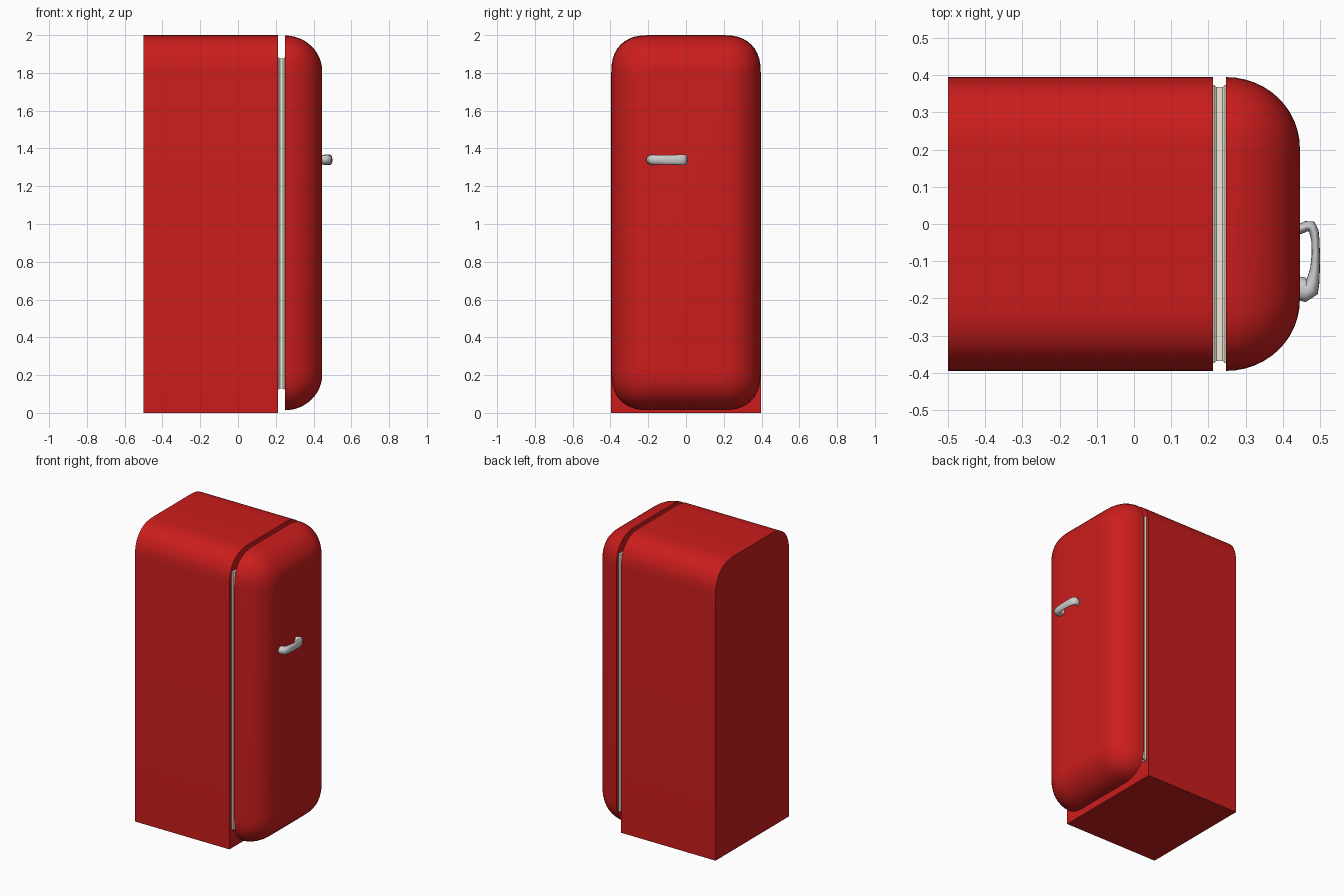
import bpy, bmesh, math
from mathutils import Vector

if "Cube" in bpy.data.objects:
    bpy.data.objects.remove(bpy.data.objects["Cube"])


def material(name, rgb):
    m = bpy.data.materials.new(name)
    m.diffuse_color = (*rgb, 1)
    m.use_nodes = True
    m.node_tree.nodes["Principled BSDF"].inputs["Base Color"].default_value = m.diffuse_color
    return m


def rounded_outline(w, z0, z1, r_top, r_bottom, n=10, power=2.4):
    """Closed yz outline with soft corners; zero radius gives a square corner."""
    pts = []
    for sy, sz, r in ((1, 1, r_top), (-1, 1, r_top), (-1, -1, r_bottom), (1, -1, r_bottom)):
        cy = sy * (w - r)
        cz = z1 - r if sz > 0 else z0 + r
        if r == 0:
            pts.append((cy, cz))
            continue
        arc = []
        for i in range(n + 1):
            a = math.pi / 2 * i / n
            arc.append((cy + sy * r * max(0, math.cos(a)) ** (2 / power),
                        cz + sz * r * max(0, math.sin(a)) ** (2 / power)))
        pts += arc if sy * sz > 0 else arc[::-1]
    return pts


def loft(name, rings, mat=None, angle=35):
    """Skin equal-length rings of 3D points and cap both ends."""
    bm = bmesh.new()
    vs = [[bm.verts.new(p) for p in ring] for ring in rings]
    n = len(vs[0])
    for a, b in zip(vs, vs[1:]):
        for i in range(n):
            bm.faces.new((a[i], a[(i + 1) % n], b[(i + 1) % n], b[i]))
    bm.faces.new(vs[0])
    bm.faces.new(vs[-1])
    bmesh.ops.recalc_face_normals(bm, faces=bm.faces)
    me = bpy.data.meshes.new(name)
    bm.to_mesh(me)
    bm.free()
    ob = bpy.data.objects.new(name, me)
    bpy.context.collection.objects.link(ob)
    if mat:
        me.materials.append(mat)
    bpy.ops.object.select_all(action='DESELECT')
    ob.select_set(True)
    bpy.context.view_layer.objects.active = ob
    bpy.ops.object.shade_smooth_by_angle(angle=math.radians(angle))
    return ob


def at_x(x, outline):
    return [(x, y, z) for y, z in outline]


red = material("red_enamel", (0.6, 0.012, 0.012))
cream = material("cream_rubber", (0.85, 0.82, 0.68))

# Cabinet: soft top corners, square base
body = rounded_outline(0.396, 0, 2, 0.2, 0)
loft("cabinet", [at_x(-0.5, body), at_x(0.213, body)], red)

# Gasket between cabinet and door, slightly waisted
gasket = []
for x, inset in ((0.208, 0), (0.215, 0), (0.222, 0.006), (0.238, 0.006), (0.245, 0), (0.25, 0)):
    gasket.append(at_x(x, rounded_outline(0.374 - inset, 0.123 + inset, 1.882 - inset, 0, 0)))
loft("door_gasket", gasket, cream)

# Door: rounded slab whose front edge rolls over
door = []
R, STEPS = 0.19, 12
for i in range(STEPS + 1):
    a = math.pi / 2 * i / STEPS
    d = R * (1 - math.cos(a))
    x = 0.248 + 0.198 * math.sin(a)
    door.append(at_x(x, rounded_outline(0.395 - d, 0.014 + d, 1.998 - d,
                                        0.2 - 0.75 * d, 0.2 - 0.75 * d)))
loft("door", door, red)

# Handle: flattened bar on two feet; path entries are x, y, half thickness, half height
path = ((0.435, -0.170, 0.030, 0.020), (0.450, -0.174, 0.032, 0.024),
        (0.464, -0.182, 0.028, 0.026), (0.474, -0.176, 0.024, 0.027),
        (0.481, -0.155, 0.018, 0.026), (0.487, -0.120, 0.013, 0.026),
        (0.489, -0.080, 0.011, 0.026), (0.488, -0.045, 0.011, 0.027),
        (0.484, -0.020, 0.013, 0.028), (0.476, -0.006, 0.015, 0.028),
        (0.464, -0.006, 0.014, 0.027), (0.450, -0.012, 0.014, 0.026),
        (0.435, -0.014, 0.015, 0.025))
rings = []
for i, (x, y, t, h) in enumerate(path):
    p, q = path[max(i - 1, 0)], path[min(i + 1, len(path) - 1)]
    along = Vector((q[0] - p[0], q[1] - p[1], 0)).normalized()
    side = Vector((along.y, -along.x, 0))
    rings.append([Vector((x, y, 1.34)) + side * t * math.cos(k * math.pi / 8)
                  + Vector((0, 0, h * math.sin(k * math.pi / 8))) for k in range(16)])
loft("door_handle", rings, None, 60)
